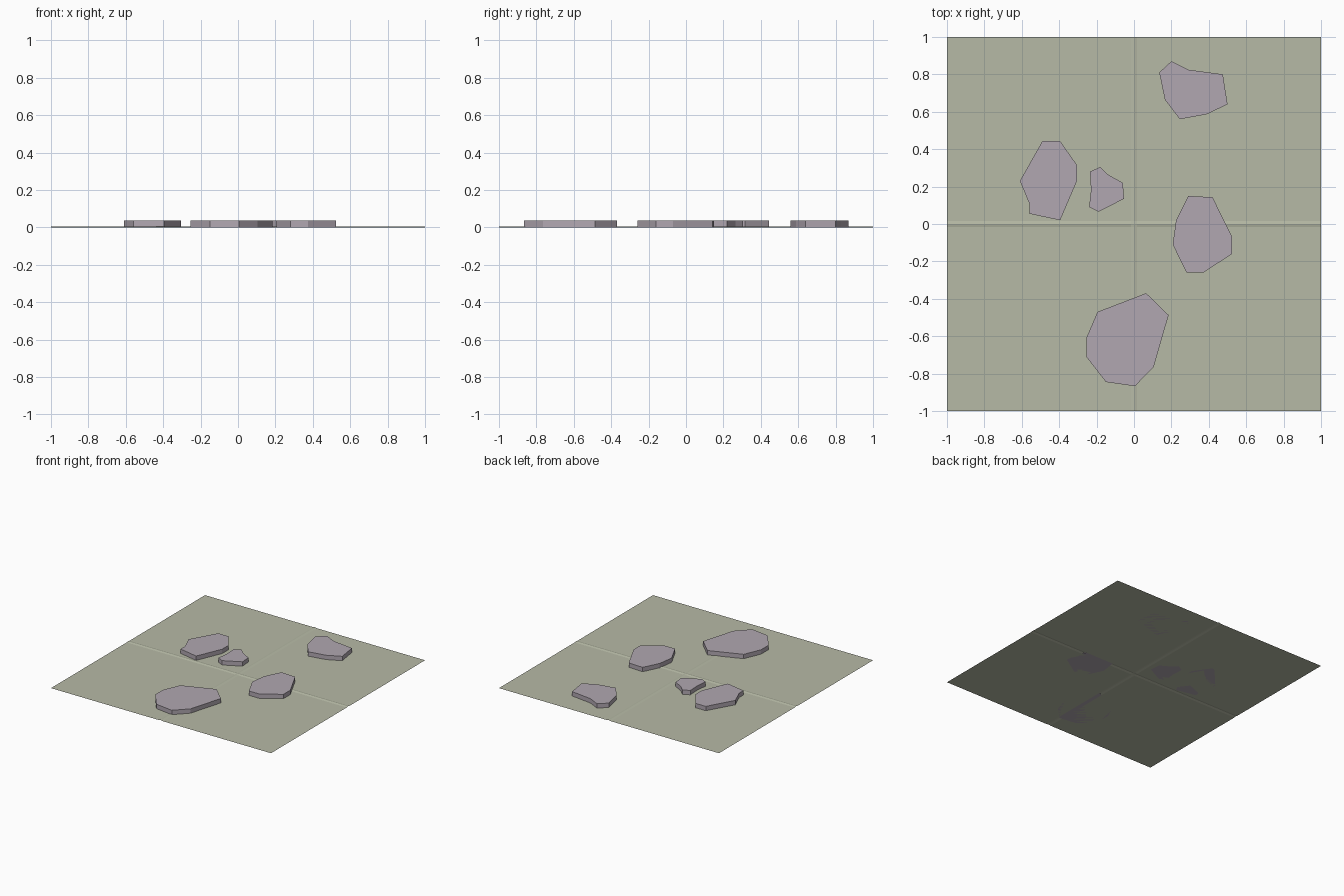
import bpy, bmesh

if "Cube" in bpy.data.objects:
    bpy.data.objects.remove(bpy.data.objects["Cube"])

def material(name, rgb):
    m = bpy.data.materials.new(name)
    m.diffuse_color = (*rgb, 1)
    m.use_nodes = True
    m.node_tree.nodes["Principled BSDF"].inputs["Base Color"].default_value = m.diffuse_color
    return m

def add_object(name, bm, mat):
    me = bpy.data.meshes.new(name)
    bmesh.ops.recalc_face_normals(bm, faces=bm.faces)
    bm.to_mesh(me)
    bm.free()
    me.materials.append(mat)
    ob = bpy.data.objects.new(name, me)
    bpy.context.collection.objects.link(ob)
    return ob

grass = material("ground_green", (0.47, 0.49, 0.38))
rock = material("stone_mauve", (0.44, 0.39, 0.44))

# Ground sheet with a faint raised seam along both centre lines
cuts = [-1, -0.017, 0, 0.017, 1]
bm = bmesh.new()
grid = [[bm.verts.new((x, y, 0.004 if x == 0 or y == 0 else 0)) for x in cuts] for y in cuts]
for j in range(4):
    for i in range(4):
        bm.faces.new((grid[j][i], grid[j][i + 1], grid[j + 1][i + 1], grid[j + 1][i]))
bmesh.ops.recalc_face_normals(bm, faces=bm.faces)
if sum(f.normal.z for f in bm.faces) < 0:
    bmesh.ops.reverse_faces(bm, faces=bm.faces)
add_object("ground", bm, grass)

# Flat stepping stones: outline extruded upward
HEIGHT = 0.036
outlines = {
    "stone_back": [(0.20, 0.87), (0.29, 0.825), (0.475, 0.80), (0.50, 0.64),
                   (0.39, 0.587), (0.245, 0.56), (0.165, 0.665), (0.135, 0.81)],
    "stone_left": [(-0.49, 0.443), (-0.395, 0.443), (-0.305, 0.315), (-0.305, 0.23),
                   (-0.395, 0.02), (-0.56, 0.055), (-0.56, 0.11), (-0.61, 0.23)],
    "stone_small": [(-0.18, 0.305), (-0.14, 0.265), (-0.06, 0.22), (-0.053, 0.135),
                    (-0.19, 0.065), (-0.24, 0.09), (-0.23, 0.18), (-0.235, 0.28)],
    "stone_right": [(0.29, 0.15), (0.42, 0.143), (0.525, -0.07), (0.525, -0.16),
                    (0.373, -0.258), (0.28, -0.258), (0.207, -0.11), (0.225, 0.02)],
    "stone_front": [(0.065, -0.37), (0.185, -0.487), (0.105, -0.765), (0.005, -0.867),
                    (-0.15, -0.845), (-0.255, -0.71), (-0.255, -0.61), (-0.195, -0.47)],
}
for name, pts in outlines.items():
    bm = bmesh.new()
    low = [bm.verts.new((x, y, 0)) for x, y in pts]
    top = [bm.verts.new((x, y, HEIGHT)) for x, y in pts]
    bm.faces.new(low)
    bm.faces.new(top)
    for k in range(len(pts)):
        n = (k + 1) % len(pts)
        bm.faces.new((low[k], low[n], top[n], top[k]))
    add_object(name, bm, rock)
